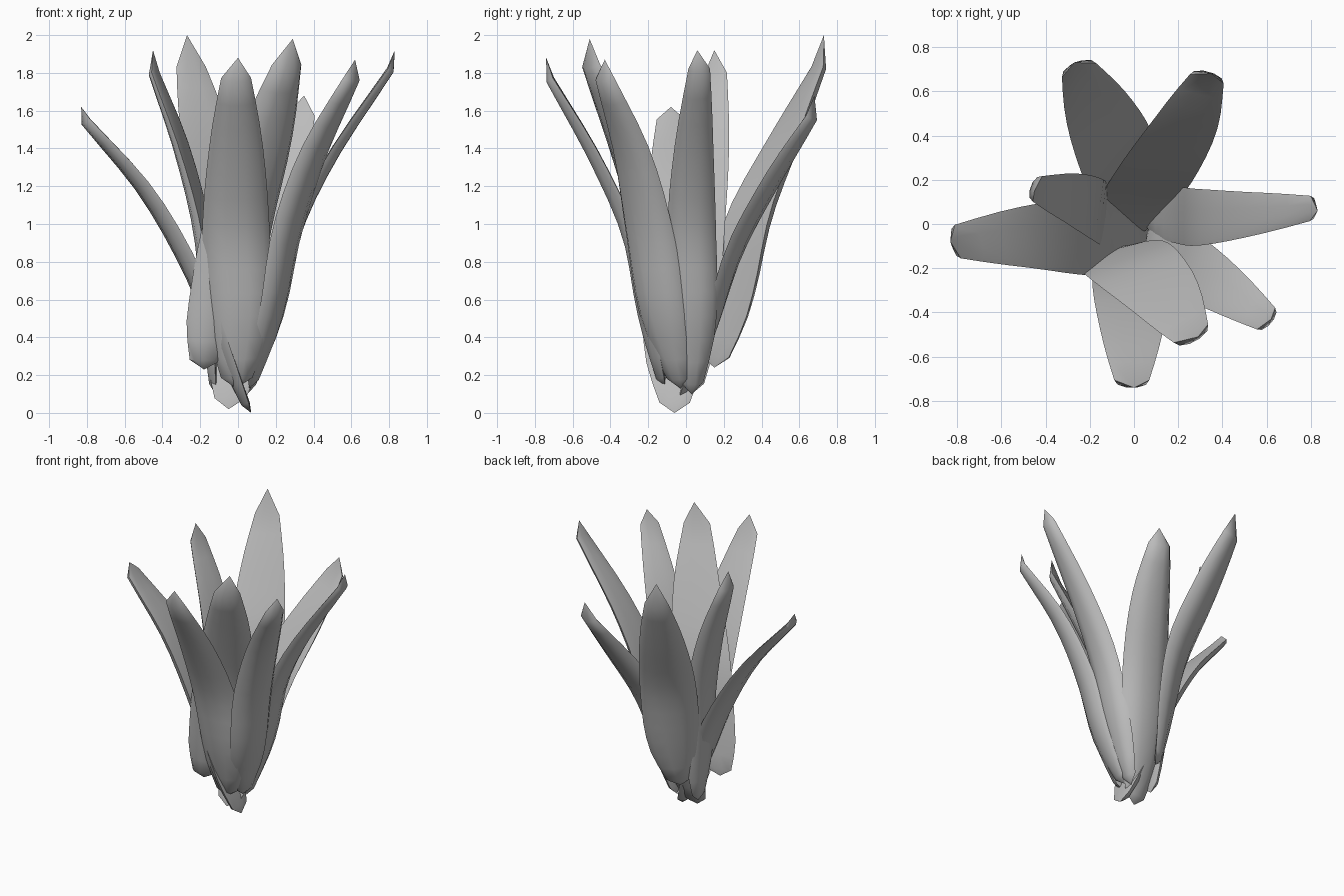
import bpy, bmesh, math
from mathutils import Vector

cube = bpy.data.objects.get("Cube")
if cube:
    bpy.data.objects.remove(cube, do_unlink=True)

ROWS = 14      # cross-sections along each leaf
SIDES = 10     # points around each cross-section
# half width along the leaf, from the rounded base to the shoulder of the tip
WIDTHS = [0.46, 0.84, 0.98, 1.0, 0.96, 0.85, 0.68, 0.44]

grey = bpy.data.materials.new("leaf_grey")
grey.use_nodes = True
grey.diffuse_color = (0.5, 0.5, 0.5, 1)
grey.node_tree.nodes["Principled BSDF"].inputs["Base Color"].default_value = (0.5, 0.5, 0.5, 1)


def spline(points, f):
    """Smooth curve through evenly spaced points, f from 0 to 1."""
    s = f * (len(points) - 1)
    i = min(int(s), len(points) - 2)
    t = s - i
    b, c = points[i], points[i + 1]
    a = points[i - 1] if i > 0 else b * 2 - c
    d = points[i + 2] if i + 2 < len(points) else c * 2 - b
    return (b * 2 + (c - a) * t + (a * 2 - b * 5 + c * 4 - d) * t ** 2
            + (b * 3 - a - c * 3 + d) * t ** 3) / 2


def leaf(name, half_width, turn, path):
    """Cupped leaf swept along path; turn is its heading at base and tip."""
    points = [Vector(p) for p in path]
    root, tip = points[0].copy(), points.pop()
    points[0] = root.lerp(points[1], 0.13)
    lean = tip - root
    lean.z = 0
    widths = [Vector((w, 0, 0)) for w in WIDTHS]
    bm = bmesh.new()
    rings = []
    for r in range(ROWS):
        f = r / (ROWS - 1)
        centre = spline(points, f)
        along = spline(points, min(f + 0.02, 1)) - spline(points, max(f - 0.02, 0))
        heading = math.radians(turn[0] + (turn[1] - turn[0]) * f)
        across = Vector((math.cos(heading), math.sin(heading), 0))
        out = along.cross(across).normalized()
        if out.dot(lean) < 0:
            out.negate()
        w = half_width * spline(widths, f).x
        ring = []
        for k in range(SIDES):
            a = math.tau * k / SIDES
            # deep outer belly, nearly flat inner face, thin rim
            s = math.sin(a)
            depth = w * ((0.38 * s if s > 0 else -0.06 * s) - 0.07) + 0.012 * s
            ring.append(bm.verts.new(centre + across * w * math.cos(a) + out * depth))
        rings.append(ring)
    for low, high in zip(rings, rings[1:]):
        for k in range(SIDES):
            n = (k + 1) % SIDES
            bm.faces.new((low[k], low[n], high[n], high[k]))
    # pointed tip and root
    for ring, end in ((rings[0], root), (rings[-1], tip)):
        point = bm.verts.new(end)
        for k in range(SIDES):
            bm.faces.new((ring[k], ring[(k + 1) % SIDES], point))
    bmesh.ops.recalc_face_normals(bm, faces=bm.faces)
    mesh = bpy.data.meshes.new(name)
    bm.to_mesh(mesh)
    bm.free()
    mesh.materials.append(grey)
    obj = bpy.data.objects.new(name, mesh)
    bpy.context.collection.objects.link(obj)
    bpy.ops.object.select_all(action='DESELECT')
    obj.select_set(True)
    bpy.context.view_layer.objects.active = obj
    bpy.ops.object.shade_smooth_by_angle(angle=math.radians(40))


# leaves at the back
leaf("leaf_back_right", 0.19, (52, 22),
     [(-.06, .15, .24), (-.06, .24, .65), (-.09, .34, 1.05), (-.17, .52, 1.45), (-.25, .7, 1.83), (-.27, .73, 2)])
leaf("leaf_back_left", 0.18, (5, -15),
     [(-.05, -.06, .02), (.01, .1, .45), (.1, .24, .87), (.23, .45, 1.25), (.33, .66, 1.57), (.35, .68, 1.68)])
# leaves on the left
leaf("leaf_left", 0.13, (90, 88),
     [(.05, .03, .1), (.19, .04, .55), (.29, .03, .97), (.49, .04, 1.37), (.8, .07, 1.82), (.83, .06, 1.92)])
leaf("leaf_front_left", 0.145, (72, 50),
     [(.06, -.03, .13), (.18, -.13, .55), (.26, -.2, .97), (.4, -.29, 1.38), (.6, -.43, 1.77), (.62, -.43, 1.87)])
# leaves at the front
leaf("leaf_front_inner", 0.2, (17, 28),
     [(-.18, -.14, .23), (-.07, -.15, .62), (.01, -.2, 1.02), (.14, -.33, 1.43), (.26, -.5, 1.84), (.29, -.51, 1.98)])
leaf("leaf_front_outer", 0.18, (0, 0),
     [(-.01, -.11, .13), (.01, -.2, .55), (-.01, -.28, .96), (-.01, -.47, 1.37), (-.01, -.71, 1.77), (0, -.74, 1.88)])
# leaves on the right
leaf("leaf_right", 0.175, (90, 100),
     [(.07, -.06, 0), (-.08, -.06, .4), (-.24, -.06, .79), (-.48, -.06, 1.19), (-.8, -.08, 1.55), (-.83, -.08, 1.62)])
leaf("leaf_right_inner", 0.14, (90, 70),
     [(-.12, .03, .1), (-.14, .04, .52), (-.18, .07, .97), (-.29, .12, 1.4), (-.44, .16, 1.8), (-.45, .15, 1.92)])
